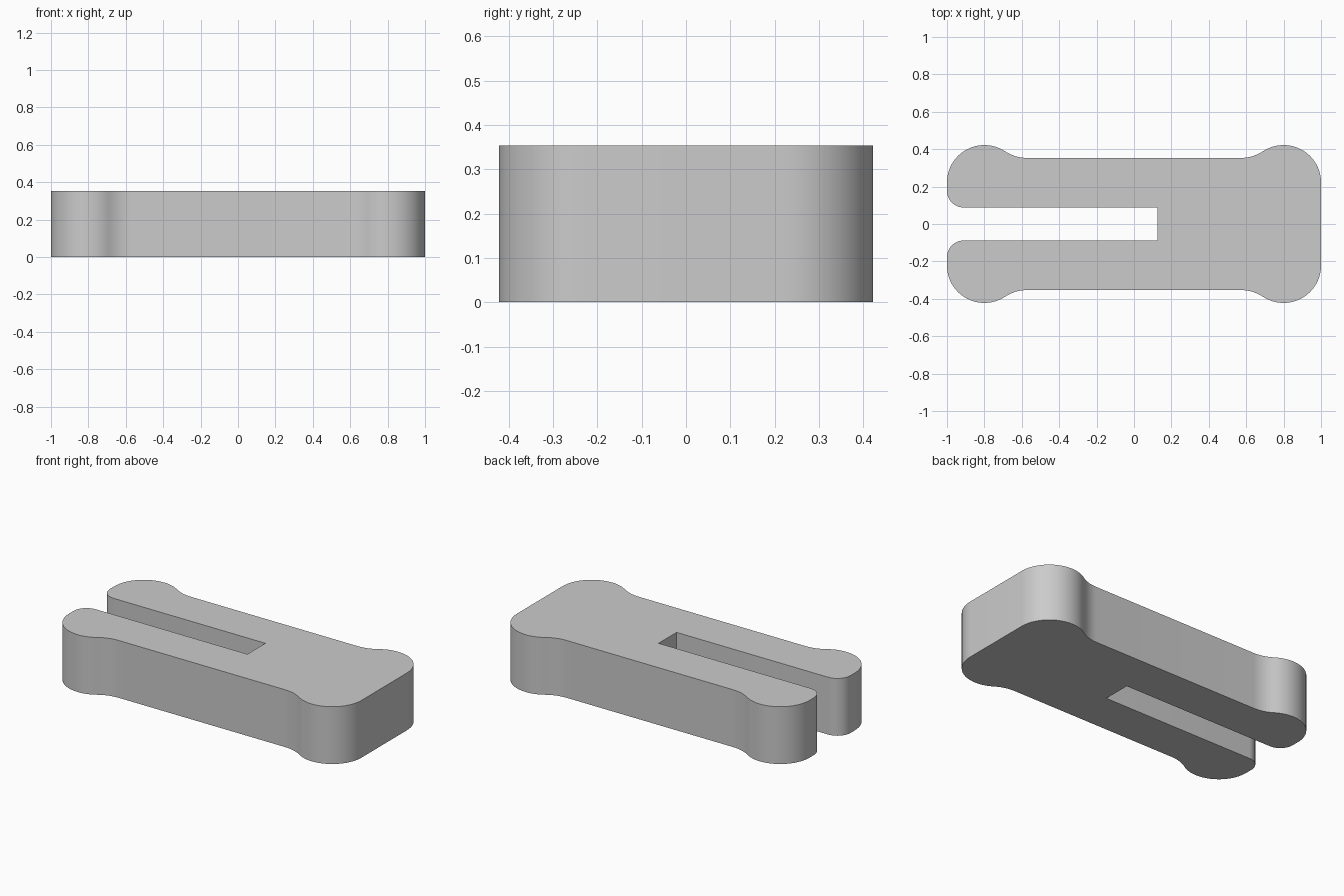
import bpy
import bmesh
from math import atan2, cos, sin, sqrt, pi, radians

if "Cube" in bpy.data.objects:
    bpy.data.objects.remove(bpy.data.objects["Cube"], do_unlink=True)

HEIGHT = 0.354
WAIST = 0.353                # half width of the straight sides
SLOT, SLOT_END = 0.088, 0.126
LOBE_R, LOBE_X, LOBE_Y = 0.2, 0.8, 0.222
FILLET_R = 0.22              # hollow between lobe and straight side
MOUTH_R = 0.09               # rounding at the slot mouth


def arc(cx, cy, r, start, end, steps):
    """Points along an arc, both ends included."""
    angles = [start + (end - start) * i / steps for i in range(steps + 1)]
    return [(cx + r * cos(a), cy + r * sin(a)) for a in angles]


# Rounded lobe flowing into the straight side (right-hand end)
rise = WAIST + FILLET_R - LOBE_Y
run = sqrt((LOBE_R + FILLET_R) ** 2 - rise ** 2)
meet = atan2(rise, -run)
lobe = arc(LOBE_X, LOBE_Y, LOBE_R, 0, meet, 24)
hollow = arc(LOBE_X - run, WAIST + FILLET_R, FILLET_R, meet - pi, -pi / 2, 8)
end_curve = lobe + hollow[1:]

# Upper half of the outline: closed end, side, slotted end, slot
half = end_curve + [(-x, y) for x, y in reversed(end_curve)]
half += arc(-1 + MOUTH_R, SLOT + MOUTH_R, MOUTH_R, pi, 1.5 * pi, 10)
half.append((SLOT_END, SLOT))
outline = half + [(x, -y) for x, y in reversed(half)]

# Extrude the outline into the slotted block
bm = bmesh.new()
base = bm.faces.new([bm.verts.new((x, y, 0)) for x, y in outline])
result = bmesh.ops.extrude_face_region(bm, geom=[base], use_keep_orig=True)
top = [g for g in result["geom"] if isinstance(g, bmesh.types.BMVert)]
bmesh.ops.translate(bm, verts=top, vec=(0, 0, HEIGHT))
bmesh.ops.recalc_face_normals(bm, faces=bm.faces)
mesh = bpy.data.meshes.new("slotted_block")
bm.to_mesh(mesh)
bm.free()
block = bpy.data.objects.new("slotted_block", mesh)
bpy.context.collection.objects.link(block)

# Plain grey material
grey = bpy.data.materials.new("plain_grey")
grey.use_nodes = True
colour = (0.6, 0.6, 0.6, 1)
grey.diffuse_color = colour
grey.node_tree.nodes["Principled BSDF"].inputs["Base Color"].default_value = colour
mesh.materials.append(grey)

# Smooth curved walls, crisp rims
bpy.ops.object.select_all(action="DESELECT")
block.select_set(True)
bpy.context.view_layer.objects.active = block
bpy.ops.object.shade_smooth_by_angle(angle=radians(30))
